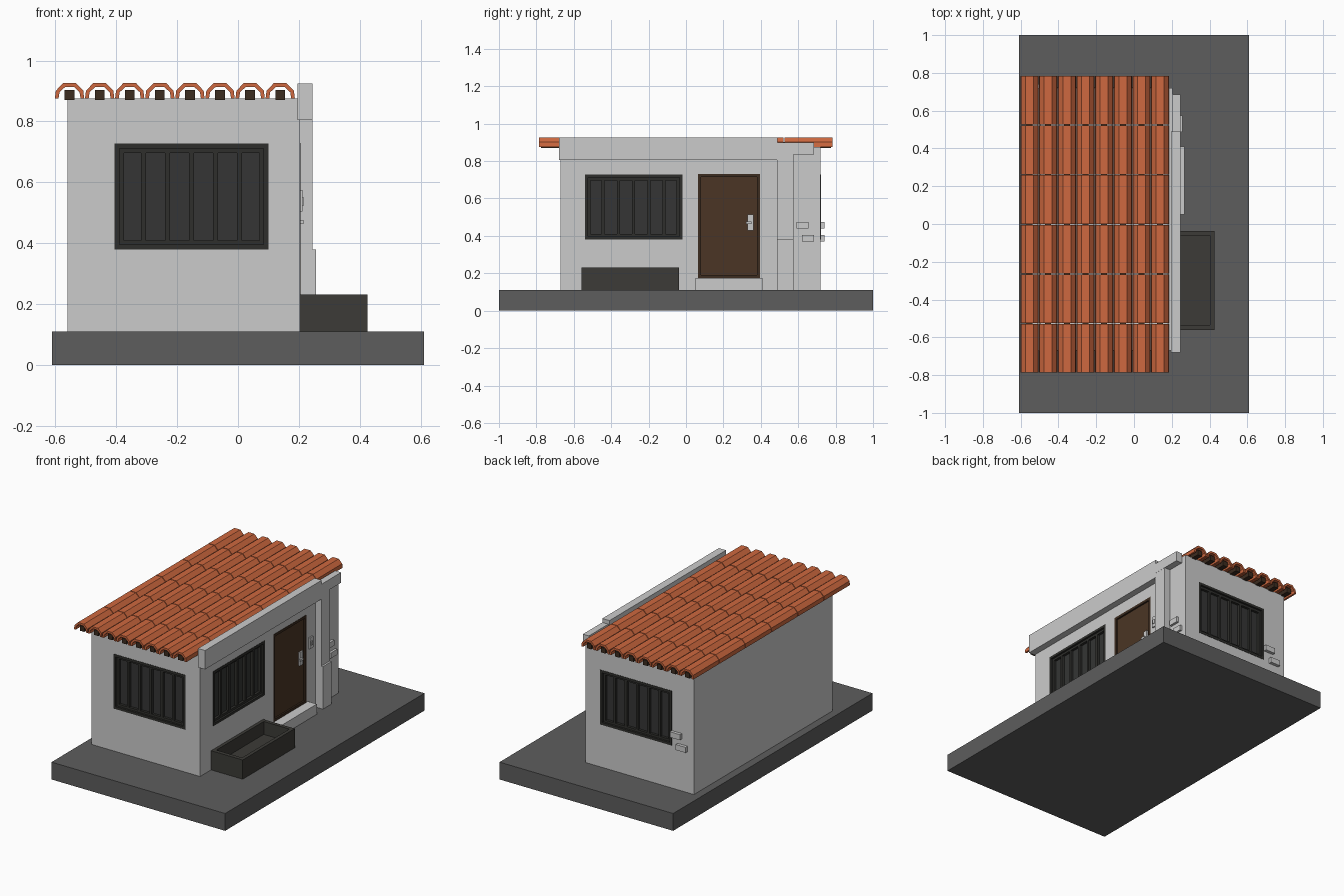
import bpy, bmesh

if "Cube" in bpy.data.objects:
    bpy.data.objects.remove(bpy.data.objects["Cube"])

def mat(name, r, g, b):
    m = bpy.data.materials.new(name)
    m.diffuse_color = (r, g, b, 1)
    m.use_nodes = True
    m.node_tree.nodes["Principled BSDF"].inputs["Base Color"].default_value = m.diffuse_color
    return m

SLAB = mat("slab_grey", .11, .11, .11)
DARK = mat("planter_dark", .045, .044, .038)
FRAME = mat("frame_dark", .028, .028, .025)
GLASS = mat("glass_dark", .035, .036, .035)
TILE = mat("terracotta", .62, .14, .05)
WOOD = mat("door_brown", .07, .036, .018)
WOOD2 = mat("frame_brown", .045, .025, .014)

def finish(name, bm, m):
    bmesh.ops.recalc_face_normals(bm, faces=bm.faces)
    me = bpy.data.meshes.new(name)
    bm.to_mesh(me)
    bm.free()
    ob = bpy.data.objects.new(name, me)
    bpy.context.collection.objects.link(ob)
    if m:
        me.materials.append(m)
    return ob

def add_box(bm, x, y, z):
    vs = bmesh.ops.create_cube(bm, size=1)["verts"]
    for v in vs:
        for i, (a, b) in enumerate((x, y, z)):
            v.co[i] = (a + b) / 2 + v.co[i] * abs(b - a)

def boxes(name, items, m=None):
    bm = bmesh.new()
    for it in items:
        add_box(bm, *it)
    return finish(name, bm, m)

def cut(ob, items):
    cutter = boxes("cutter", items)
    cutter.hide_render = True
    md = ob.modifiers.new("cut", 'BOOLEAN')
    md.operation = 'DIFFERENCE'
    md.solver = 'EXACT'
    md.object = cutter
    bpy.context.view_layer.objects.active = ob
    bpy.ops.object.modifier_apply(modifier=md.name)
    bpy.data.objects.remove(cutter)

# wall planes: map (along wall, depth inward, height) to world ranges
X0, X1, Y0, Y1 = -.56, .203, -.67, .72
def on(side, u, d, z):
    if side == "front":
        return (u, (Y0 + d[0], Y0 + d[1]), z)
    if side == "back":
        return (u, (Y1 - d[1], Y1 - d[0]), z)
    return ((X1 - d[1], X1 - d[0]), u, z)

def ring(side, u, z, w, d):
    return [on(side, (u[0], u[0] + w), d, z), on(side, (u[1] - w, u[1]), d, z),
            on(side, (u[0] + w, u[1] - w), d, (z[0], z[0] + w)),
            on(side, (u[0] + w, u[1] - w), d, (z[1] - w, z[1]))]

# base and walls
boxes("base_slab", [((-.61, .61), (-1, 1), (0, .11))], SLAB)
walls = boxes("walls", [((X0, X1), (Y0, Y1), (.11, .875))])
WZ = (.38, .727)
windows = [("front", (-.405, .10)), ("back", (-.405, .10)), ("right", (-.54, -.02))]
DU, DZ = (.065, .395), (.175, .73)
cut(walls, [on(s, u, (-.02, .035), WZ) for s, u in windows] + [on("right", DU, (-.02, .02), DZ)])

# windows: outer frame, inner frame, bars, glass
for s, u in windows:
    boxes(s + "_window_frame", ring(s, u, WZ, .016, (-.002, .035)), FRAME)
    iu, iz = (u[0] + .016, u[1] - .016), (WZ[0] + .016, WZ[1] - .016)
    parts = ring(s, iu, iz, .014, (.01, .035))
    step = (iu[1] - iu[0]) / 6
    for i in range(1, 6):
        c = iu[0] + i * step
        parts.append(on(s, (c - .008, c + .008), (.01, .035), (iz[0] + .014, iz[1] - .014)))
    boxes(s + "_window_bars", parts, FRAME)
    boxes(s + "_window_glass", [on(s, iu, (.026, .034), iz)], GLASS)

# door, handle, step, bell
boxes("door_frame", ring("right", DU, DZ, .016, (-.002, .02)), WOOD2)
boxes("door_panel", [on("right", (.081, .379), (.008, .02), (.191, .714))], WOOD)
boxes("door_handle", [on("right", (.33, .362), (-.002, .008), (.43, .515)),
                      on("right", (.32, .35), (-.012, -.002), (.463, .477))])
boxes("door_step", [((X1, .267), (.05, .41), (.11, .175))])
boxes("doorbell", [on("right", (.42, .455), (-.008, 0), (.505, .575)),
                   on("right", (.43, .445), (-.013, -.008), (.525, .55))])

# parapet and pilaster
boxes("parapet_beam", [((.195, .245), (-.68, .49), (.805, .925))])
boxes("short_beam", [((.203, .245), (.49, .685), (.835, .90))])
boxes("pilaster", [((X1, .244), (.487, .575), (.11, .895)), ((X1, .256), (.487, .575), (.11, .38))])

# meter boxes on the two walls at the rear corner
boxes("side_meter_boxes", [on("right", (.59, .655), (-.015, 0), (.44, .475)),
                           on("right", (.62, .685), (-.015, 0), (.37, .405))])
boxes("back_meter_boxes", [on("back", (-.475, -.405), (-.02, 0), (.44, .475)),
                           on("back", (-.515, -.445), (-.02, 0), (.37, .405))])

# planter trough
planter = boxes("planter", [((X1, .425), (-.56, -.037), (.11, .232))], DARK)
cut(planter, [((X1 + .02, .403), (-.535, -.06), (.15, .3))])

# roof tiles: half-octagon channels, 8 columns by 6 rows, over rafters
outer = [(-.048, 0), (-.045, .025), (-.021, .05), (.021, .05), (.045, .025), (.048, 0)]
inner = [(.036, 0), (.033, .02), (.015, .037), (-.015, .037), (-.033, .02), (-.036, 0)]
profile = outer + inner
bm = bmesh.new()
rafters = []
for c in range(8):
    cx = -.553 + c * .0988
    rafters.append(((cx - .016, cx + .016), (-.775, .775), (.87, .903)))
    for r in range(6):
        ya = -.787 + r * .2625
        yb = ya + .258
        rings = [[bm.verts.new((cx + px, y, .876 + pz)) for px, pz in profile] for y in (ya, yb)]
        n = len(profile)
        for i in range(n):
            j = (i + 1) % n
            bm.faces.new((rings[0][i], rings[0][j], rings[1][j], rings[1][i]))
        for k in rings:
            for i in range(5):
                bm.faces.new((k[i], k[i + 1], k[n - 2 - i], k[n - 1 - i]))
finish("roof_tiles", bm, TILE)
boxes("rafters", rafters, WOOD2)
